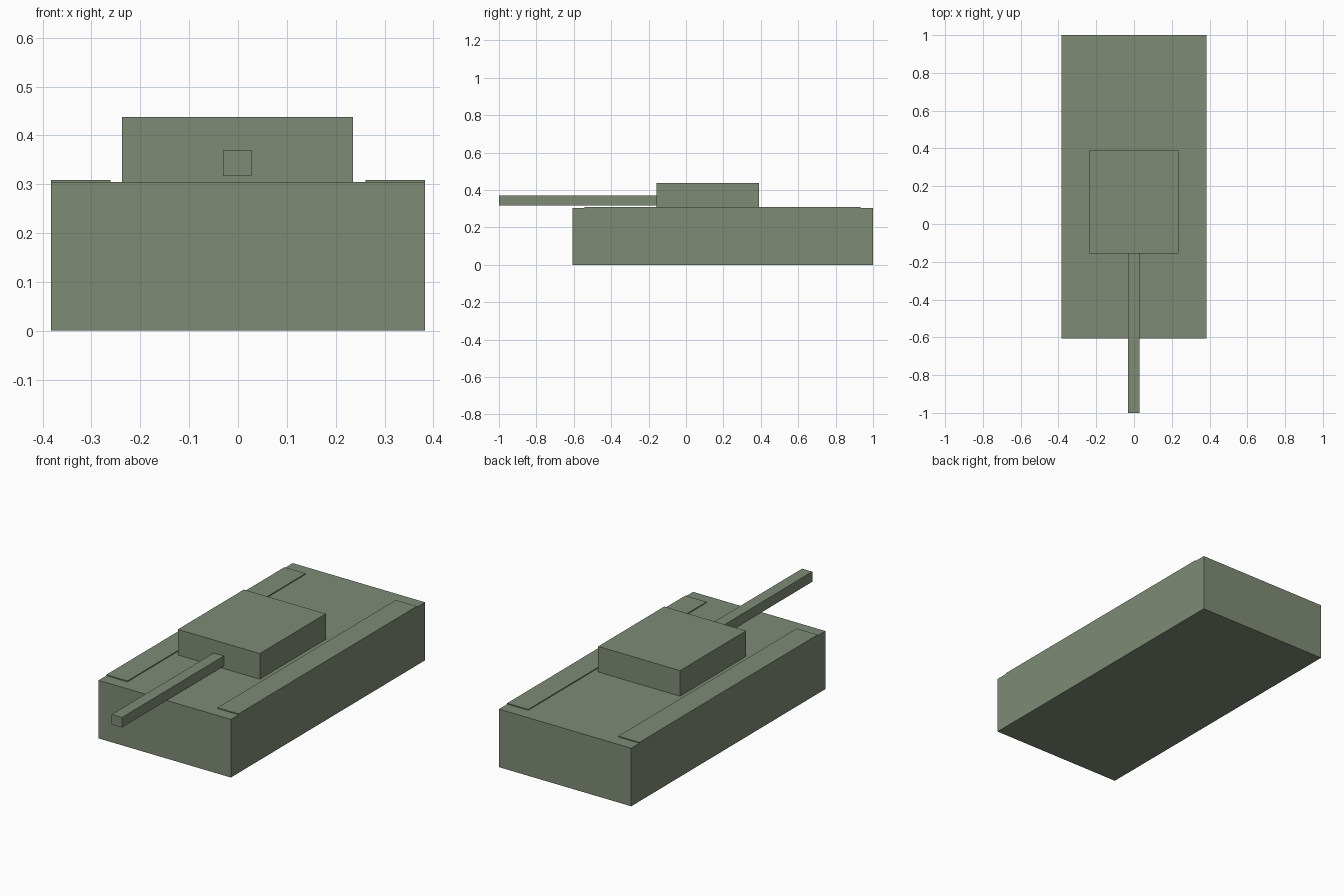
import bpy
import bmesh
from mathutils import Vector

if "Cube" in bpy.data.objects:
    bpy.data.objects.remove(bpy.data.objects["Cube"])

green = bpy.data.materials.new("olive_green")
green.diffuse_color = (0.21, 0.26, 0.18, 1)
green.use_nodes = True
green.node_tree.nodes["Principled BSDF"].inputs["Base Color"].default_value = green.diffuse_color


def box(name, lo, hi):
    """Axis-aligned box between two corners."""
    lo, hi = Vector(lo), Vector(hi)
    mesh = bpy.data.meshes.new(name)
    bm = bmesh.new()
    bmesh.ops.create_cube(bm, size=1)
    bmesh.ops.scale(bm, vec=hi - lo, verts=bm.verts)
    bmesh.ops.translate(bm, vec=(lo + hi) / 2, verts=bm.verts)
    bm.to_mesh(mesh)
    bm.free()
    mesh.materials.append(green)
    obj = bpy.data.objects.new(name, mesh)
    bpy.context.collection.objects.link(obj)
    return obj


# Main body
box("hull", (-0.383, -0.606, 0), (0.383, 1.0, 0.304))

# Raised track covers along both sides
for name, side in (("left_track_cover", -1), ("right_track_cover", 1)):
    x0, x1 = sorted((side * 0.261, side * 0.383))
    box(name, (x0, -0.542, 0.304), (x1, 0.932, 0.309))

# Turret and gun
box("turret", (-0.238, -0.157, 0.304), (0.236, 0.389, 0.438))
box("gun_barrel", (-0.031, -1.0, 0.317), (0.028, -0.157, 0.37))
